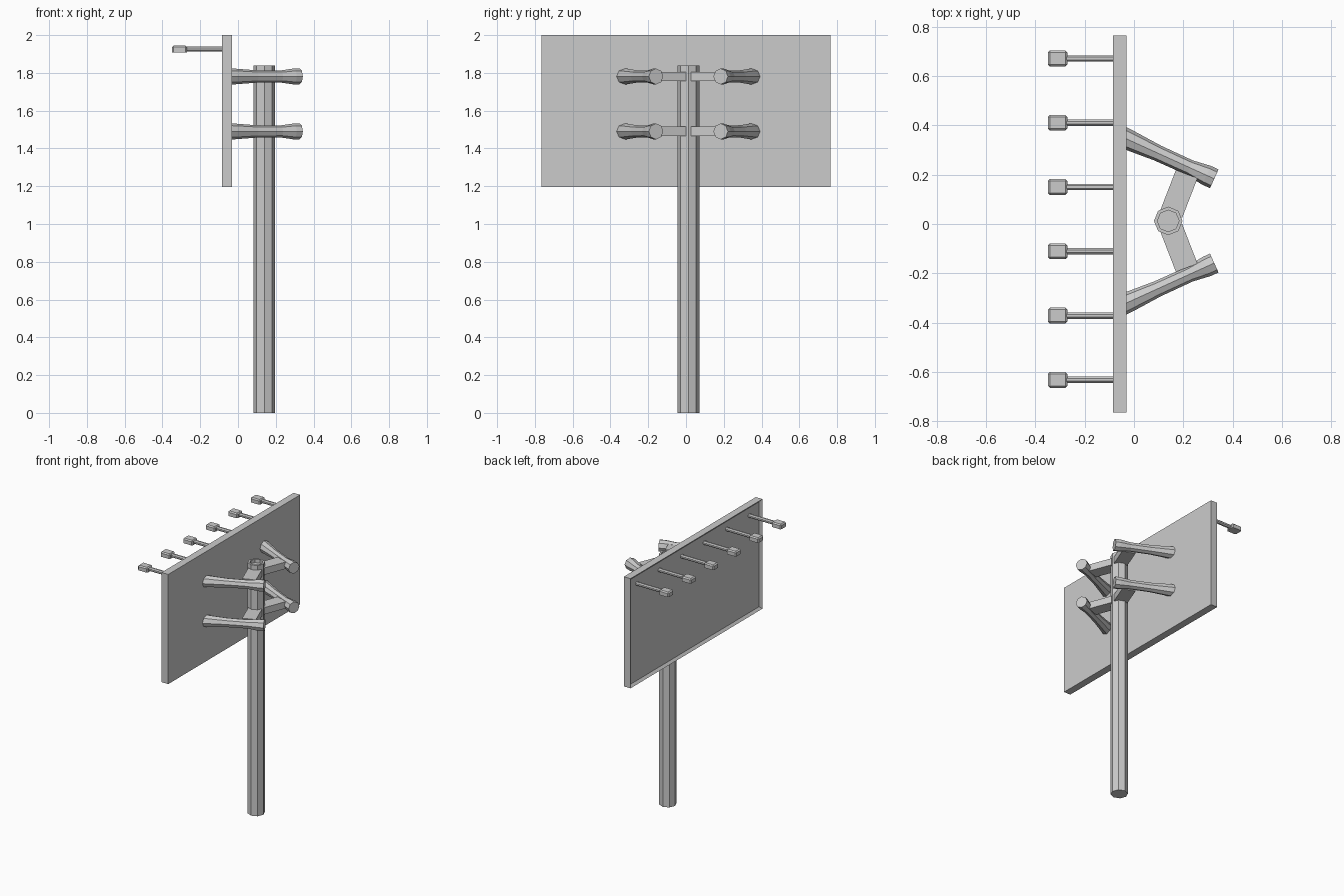
import bpy, bmesh, math
from mathutils import Vector, Matrix

if "Cube" in bpy.data.objects:
    bpy.data.objects.remove(bpy.data.objects["Cube"])

YC = 0.0125   # symmetry line of pole and arms


def finish(bm, name):
    bmesh.ops.recalc_face_normals(bm, faces=bm.faces)
    me = bpy.data.meshes.new(name)
    bm.to_mesh(me)
    bm.free()
    ob = bpy.data.objects.new(name, me)
    bpy.context.collection.objects.link(ob)
    return ob


def box(bm, lo, hi):
    lo, hi = Vector(lo), Vector(hi)
    m = Matrix.Translation((lo + hi) / 2) @ Matrix.Diagonal((*(hi - lo), 1))
    return bmesh.ops.create_cube(bm, size=1, matrix=m)["verts"]


def lathe(bm, start, direction, profile, sides=8, twist=0.0):
    """Closed faceted tube: profile is (distance, radius) along direction."""
    d = Vector(direction).normalized()
    side = d.cross(Vector((0, 0, 1)))
    side = side.normalized() if side.length > 1e-4 else Vector((1, 0, 0))
    up = side.cross(d)
    rings = []
    for t, r in profile:
        angs = [2 * math.pi * i / sides + twist for i in range(sides)]
        rings.append([bm.verts.new(Vector(start) + d * t +
                      (side * math.cos(a) + up * math.sin(a)) * r) for a in angs])
    for a, b in zip(rings, rings[1:]):
        for i in range(sides):
            j = (i + 1) % sides
            bm.faces.new((a[i], a[j], b[j], b[i]))
    bm.faces.new(rings[0])
    bm.faces.new(rings[-1])


# Pole with a recessed cap
bm = bmesh.new()
lathe(bm, (0.139, YC, 0), (0, 0, 1),
      [(0, 0.058), (1.84, 0.058), (1.84, 0.044), (1.815, 0.044)])
finish(bm, "pole")

# Sign board with a raised frame on its -x face
bm = bmesh.new()
box(bm, (-0.085, -0.765, 1.195), (-0.031, 0.765, 2.0))
bm.normal_update()
face = [f for f in bm.faces if f.normal.x < -0.9]
bmesh.ops.inset_region(bm, faces=face, thickness=0.025)
bmesh.ops.translate(bm, verts=face[0].verts, vec=(0.015, 0, 0))
finish(bm, "sign_board")

# Support arms and the flat brackets joining them to the pole
for level, z in (("upper", 1.781), ("lower", 1.49)):
    for side, s in (("left", 1), ("right", -1)):
        bm = bmesh.new()
        a = Vector((-0.05, YC + s * 0.342, z))
        b = Vector((0.326, YC + s * 0.171, z))
        n = (b - a).length
        lathe(bm, a, b - a, [(0, 0.043), (0.03, 0.042), (0.16, 0.033),
                             (n - 0.11, 0.032), (n - 0.035, 0.042), (n, 0.042)])
        finish(bm, f"{level}_{side}_arm")

        bm = bmesh.new()
        p = Vector((0.152, YC + s * 0.030, z))
        q = Vector((0.214, YC + s * 0.190, z))
        d = q - p
        verts = box(bm, (0, -0.047, -0.025), (d.length, 0.047, 0.025))
        bmesh.ops.transform(bm, verts=verts, matrix=Matrix.Translation(p) @
                            Matrix.Rotation(math.atan2(d.y, d.x), 4, 'Z'))
        finish(bm, f"{level}_{side}_bracket")

# Row of lamps reaching out over the board
for i in range(6):
    y = -0.633 + i * 0.261
    bm = bmesh.new()
    lathe(bm, (-0.06, y, 1.926), (-1, 0, 0), [(0, 0.014), (0.215, 0.014)],
          twist=math.pi / 8)
    finish(bm, f"lamp_rod_{i + 1}")
    bm = bmesh.new()
    box(bm, (-0.35, y - 0.032, 1.909), (-0.271, y + 0.032, 1.944))
    edges = [e for e in bm.edges if max(v.co.z for v in e.verts) > 1.93]
    bmesh.ops.bevel(bm, geom=edges, offset=0.008, segments=1, affect='EDGES')
    finish(bm, f"lamp_head_{i + 1}")
